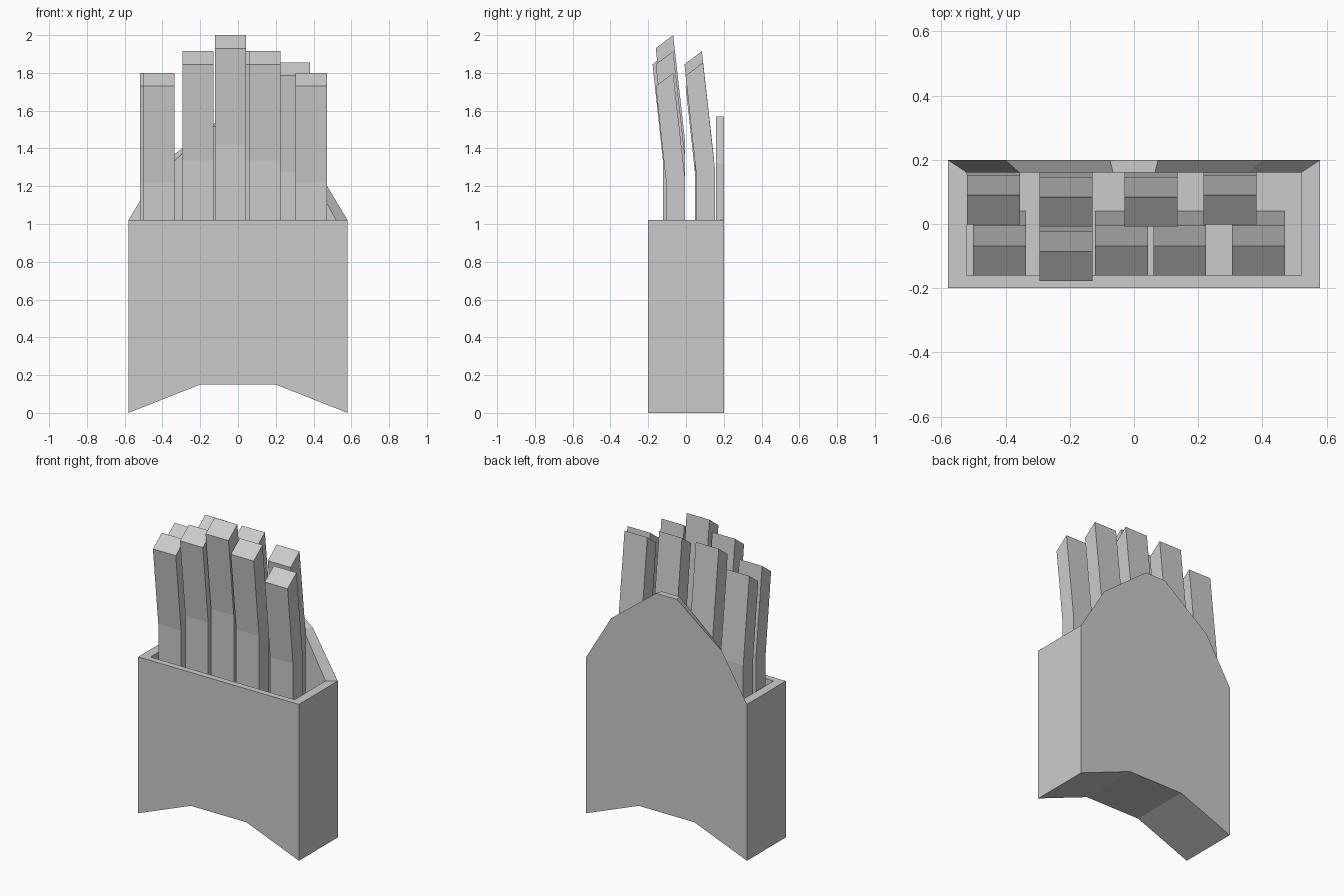
import bpy, bmesh

if "Cube" in bpy.data.objects:
    bpy.data.objects.remove(bpy.data.objects["Cube"])


def finish(bm, name):
    bmesh.ops.remove_doubles(bm, verts=bm.verts, dist=1e-5)
    bmesh.ops.recalc_face_normals(bm, faces=bm.faces)
    me = bpy.data.meshes.new(name)
    bm.to_mesh(me)
    bm.free()
    ob = bpy.data.objects.new(name, me)
    bpy.context.collection.objects.link(ob)
    return ob


def face(bm, pts):
    bm.faces.new([bm.verts.new(p) for p in pts])


# Carton: arched base, open pocket, raised back panel
RIM, FLOOR = 1.02, 0.2
base = [(-0.58, 0), (-0.2, 0.15), (0.2, 0.15), (0.58, 0)]
outer = [(0.58, RIM), (0.4, 1.32), (0.075, 1.57), (-0.075, 1.57), (-0.4, 1.32), (-0.58, RIM)]
inner = [(0.52, RIM), (0.355, 1.32), (0.065, 1.57), (-0.065, 1.57), (-0.355, 1.32), (-0.52, RIM)]
bm = bmesh.new()
# Outer front, back, base and side panels
face(bm, [(x, -0.2, z) for x, z in base + [outer[0], outer[-1]]])
face(bm, [(x, 0.2, z) for x, z in base + outer])
shell = [outer[-1]] + base + [outer[0]]
for (x0, z0), (x1, z1) in zip(shell, shell[1:]):
    face(bm, [(x0, -0.2, z0), (x1, -0.2, z1), (x1, 0.2, z1), (x0, 0.2, z0)])
# Top edge of the raised back
for i in range(5):
    (a, az), (b, bz), (c, cz), (d, dz) = outer[i], outer[i + 1], inner[i + 1], inner[i]
    face(bm, [(a, 0.2, az), (b, 0.2, bz), (c, 0.16, cz), (d, 0.16, dz)])
# Front and side rim, inner walls and floor
face(bm, [(-0.58, -0.2, RIM), (0.58, -0.2, RIM), (0.52, -0.16, RIM), (-0.52, -0.16, RIM)])
for s in (-1, 1):
    face(bm, [(s * 0.58, -0.2, RIM), (s * 0.58, 0.2, RIM), (s * 0.52, 0.16, RIM), (s * 0.52, -0.16, RIM)])
    face(bm, [(s * 0.52, -0.16, RIM), (s * 0.52, 0.16, RIM), (s * 0.52, 0.16, FLOOR), (s * 0.52, -0.16, FLOOR)])
face(bm, [(-0.52, -0.16, FLOOR), (0.52, -0.16, FLOOR), (0.52, -0.16, RIM), (-0.52, -0.16, RIM)])
face(bm, [(x, 0.16, z) for x, z in [(-0.52, FLOOR), (0.52, FLOOR)] + inner])
face(bm, [(-0.52, -0.16, FLOOR), (0.52, -0.16, FLOOR), (0.52, 0.16, FLOOR), (-0.52, 0.16, FLOOR)])
finish(bm, "carton")


# Fries: bent square sticks with a slanted tip; y is the front of the tip
def fry(name, x, y, top):
    side = [(y + 0.1, FLOOR), (y + 0.055, top - 1.1), (y + 0.055, top - 0.58), (y, top - 0.07),
            (y + 0.092, top), (y + 0.155, top - 0.56), (y + 0.155, top - 1.1), (y + 0.2, FLOOR)]
    bm = bmesh.new()
    x0, x1 = x, x + 0.165
    for xx in (x0, x1):
        face(bm, [(xx, py, pz) for py, pz in side])
    for (ya, za), (yb, zb) in zip(side, side[1:] + side[:1]):
        face(bm, [(x0, ya, za), (x1, ya, za), (x1, yb, zb), (x0, yb, zb)])
    finish(bm, name)


front_row = [(-0.502, -0.16, 1.8), (-0.295, -0.177, 1.915), (-0.122, -0.16, 2.0),
             (0.06, -0.16, 1.915), (0.305, -0.16, 1.8)]
back_row = [(-0.52, -0.002, 1.8), (-0.295, -0.008, 1.915), (-0.03, -0.008, 1.915), (0.216, -0.002, 1.855)]
for label, row in (("front_fry", front_row), ("back_fry", back_row)):
    for i, (x, y, top) in enumerate(row):
        fry(f"{label}_{i + 1}", x, y, top)
